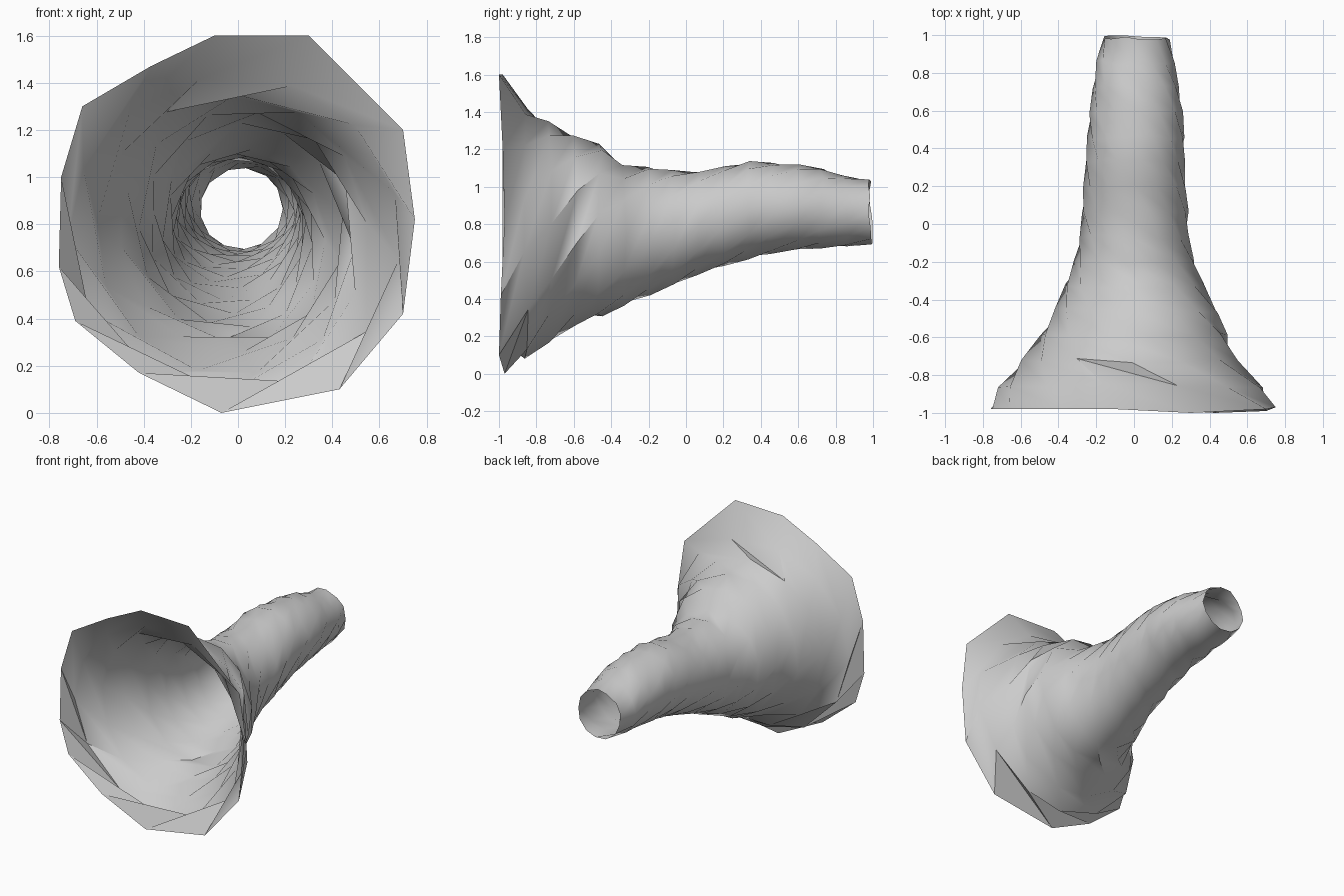
import bpy, bmesh, math, random

if "Cube" in bpy.data.objects:
    bpy.data.objects.remove(bpy.data.objects["Cube"])

random.seed(4)
SIDES = 13
STEP = 2 * math.pi / SIDES
TWIST = 0.6 * STEP     # turn of each ring against the one before

# Uneven mouth rim (x, y, z), counterclockwise from the right
rim = [(.75, -.97, .82), (.70, -.98, 1.20), (.30, -1, 1.60), (-.10, -.98, 1.60),
       (-.37, -.98, 1.47), (-.66, -.98, 1.30), (-.75, -.98, 1.0), (-.76, -.98, .62),
       (-.69, -.98, .39), (-.42, -.98, .17), (-.07, -.97, 0), (.43, -1, .10), (.70, -.99, .42)]

# Horn profile behind the mouth: top z, bottom z, left x, right x
profile = [
    (1.43, 0.08, -.72, .69), (1.35, 0.16, -.60, .55),
    (1.28, 0.26, -.50, .50), (1.23, 0.30, -.42, .45), (1.12, 0.36, -.37, .37),
    (1.11, 0.42, -.32, .32), (1.09, 0.47, -.29, .29), (1.09, 0.53, -.28, .29),
    (1.11, 0.57, -.27, .28), (1.14, 0.61, -.26, .27), (1.13, 0.64, -.25, .27),
    (1.12, 0.66, -.24, .26), (1.10, 0.67, -.22, .24), (1.06, 0.68, -.20, .22),
    (1.04, 0.69, -.16, .19)]

# Twisted rings of the horn
bm = bmesh.new()
rings = [[bm.verts.new(p) for p in rim]]
for k, (top, bottom, left, right) in enumerate(profile, 1):
    y = -0.985 + k * 1.97 / len(profile)
    cx, cz = (left + right) / 2, (top + bottom) / 2
    rx, rz = (right - left) / 2, (top - bottom) / 2
    ring = []
    for i in range(SIDES):
        a = STEP * i + TWIST * k + random.uniform(-.05, .05)
        dy = random.uniform(-.014, .014)
        ring.append(bm.verts.new((cx + rx * math.cos(a), y + dy, cz + rz * math.sin(a))))
    rings.append(ring)

# Slanted faces, split along the long diagonal to give the pleats
for r0, r1 in zip(rings, rings[1:]):
    for i in range(SIDES):
        j = (i + 1) % SIDES
        bm.faces.new((r0[i], r0[j], r1[j]))
        bm.faces.new((r0[i], r1[j], r1[i]))
bmesh.ops.recalc_face_normals(bm, faces=bm.faces)

mesh = bpy.data.meshes.new("twisted_horn")
bm.to_mesh(mesh)
bm.free()
horn = bpy.data.objects.new("twisted_horn", mesh)
bpy.context.collection.objects.link(horn)
bpy.context.view_layer.objects.active = horn
horn.select_set(True)
bpy.ops.object.shade_smooth_by_angle(angle=math.radians(60))
